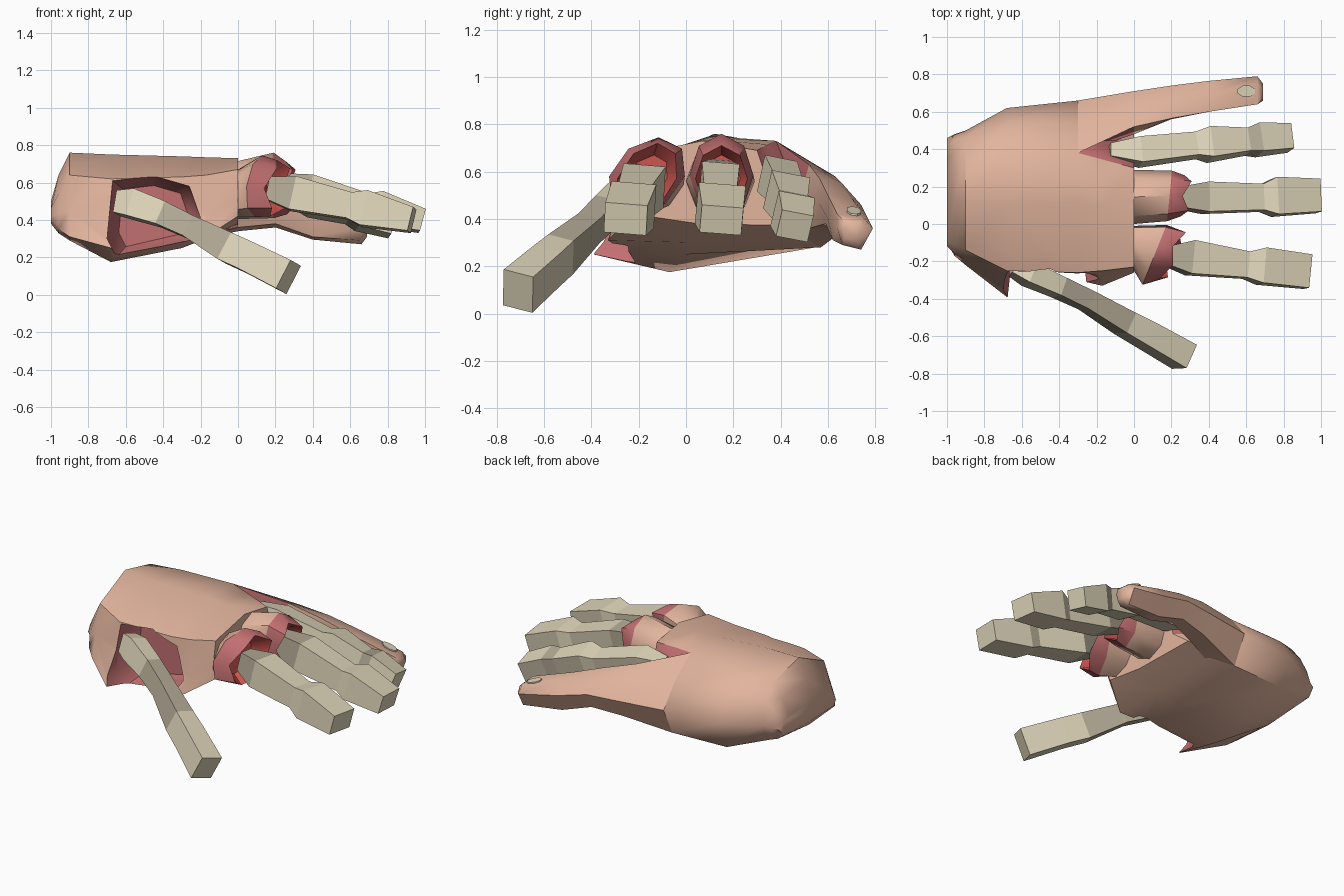
import bpy, bmesh
from math import cos, sin, pi, radians
from mathutils import Vector

if "Cube" in bpy.data.objects:
    bpy.data.objects.remove(bpy.data.objects["Cube"])


def material(name, rgb):
    m = bpy.data.materials.new(name)
    m.use_nodes = True
    m.diffuse_color = (*rgb, 1)
    m.node_tree.nodes["Principled BSDF"].inputs["Base Color"].default_value = (*rgb, 1)
    return m


SKIN = material("skin", (.76, .46, .34))
FLESH = material("flesh", (.54, .16, .165))
RED = material("raw_red", (.6, .09, .08))
BONE = material("bone", (.74, .67, .49))
DARK = material("bone_shadowed", (.46, .41, .31))


def activate(ob):
    bpy.ops.object.select_all(action='DESELECT')
    ob.select_set(True)
    bpy.context.view_layer.objects.active = ob


def loft(name, rings, mats, rule, smooth=None):
    """Skin a list of point rings, capping both ends. rule(segment, side) -> slot."""
    bm = bmesh.new()
    rows = [[bm.verts.new(p) for p in ring] for ring in rings]
    n = len(rows[0])
    for s, (a, b) in enumerate(zip(rows, rows[1:])):
        for i in range(n):
            j = (i + 1) % n
            bm.faces.new((a[i], a[j], b[j], b[i])).material_index = rule(s, i)
    bm.faces.new(rows[0]).material_index = rule(0, 0)
    bm.faces.new(rows[-1]).material_index = rule(len(rows) - 1, -1)
    bmesh.ops.recalc_face_normals(bm, faces=bm.faces)
    me = bpy.data.meshes.new(name)
    bm.to_mesh(me)
    bm.free()
    for m in mats:
        me.materials.append(m)
    ob = bpy.data.objects.new(name, me)
    bpy.context.collection.objects.link(ob)
    if smooth:
        activate(ob)
        bpy.ops.object.shade_smooth_by_angle(angle=radians(smooth))
    return ob


def section_rings(sections):
    return [[(x, y, z) for y, z in sec] for x, sec in sections.items()]


def bone_rings(stations, roll):
    """Square rings across a path of (x, y, z, half width, half height)."""
    pts = [Vector(s[:3]) for s in stations]
    out = []
    for k, (x, y, z, hw, hh) in enumerate(stations):
        t = (pts[min(k + 1, len(pts) - 1)] - pts[max(k - 1, 0)]).normalized()
        side = Vector((0, 0, 1)).cross(t).normalized()
        up = t.cross(side)
        side, up = (side * cos(roll) + up * sin(roll),
                    up * cos(roll) - side * sin(roll))
        out.append([pts[k] + side * a * hw + up * b * hh
                    for a, b in ((1, 1), (-1, 1), (-1, -1), (1, -1))])
    return out


def stump_rings(stations, slant, lean):
    """Peaked octagons, leaning sideways; the open end slants and its lip is ragged."""
    out = []
    for k, (x, y, z, hw, hh) in enumerate(stations):
        ring = []
        for i in range(8):
            dz = sin(i * pi / 4) * hh
            dy = cos(i * pi / 4) * hw + lean * dz
            dx = slant * dy if k > 1 else 0
            if k == 3:
                dx += .02 if i % 2 else -.02
            ring.append((x + dx, y + dy, z + dz))
        out.append(ring)
    return out


# Palm: (y, z) outline at each x, running front, over the back, and under
palm_sections = {
    -1: [(-.12, .42), (-.1, .46), (.15, .5), (.36, .5), (.42, .48), (.46, .44), (.42, .39), (.15, .38), (-.1, .39)],
    -.96: [(-.16, .43), (-.11, .54), (.12, .64), (.38, .61), (.45, .54), (.48, .45), (.42, .36), (.1, .33), (-.17, .35)],
    -.9: [(-.19, .45), (-.14, .64), (.12, .76), (.38, .7), (.46, .6), (.5, .46), (.43, .34), (.1, .29), (-.22, .31)],
    -.68: [(-.28, .45), (-.25, .62), (.1, .75), (.4, .71), (.54, .6), (.62, .46), (.55, .28), (-.07, .175), (-.39, .25)],
    -.3: [(-.28, .42), (-.26, .63), (.12, .74), (.38, .73), (.54, .61), (.66, .46), (.57, .28), (0, .25), (-.3, .29)],
    -.17: [(-.28, .43), (-.25, .64), (.1, .735), (.345, .715), (.42, .6), (.53, .47), (.55, .32), (.02, .3), (-.33, .31)],
    0: [(-.26, .5), (-.23, .67), (.07, .73), (.3, .69), (.33, .6), (.36, .48), (.5, .37), (.05, .38), (-.22, .42)],
}
palm = loft("palm", section_rings(palm_sections), [SKIN, FLESH],
            lambda s, i: int(s in (4, 5) and i in (3, 4)))

# Torn thumb socket
socket = [(-.67, .61), (-.45, .635), (-.26, .58), (-.19, .38), (-.26, .29), (-.65, .2), (-.7, .3)]
cutter = loft("socket_cutter",
              [[(-.45 + (x + .45) * k, y, .43 + (z - .43) * k) for x, z in socket]
               for y, k in ((-.5, 1), (-.25, 1), (-.12, .75))],
              [FLESH], lambda s, i: 0)
cutter.hide_render = True
cut = palm.modifiers.new("socket", 'BOOLEAN')
cut.operation = 'DIFFERENCE'
cut.solver = 'EXACT'
cut.material_mode = 'TRANSFER'
cut.object = cutter
activate(palm)
bpy.ops.object.modifier_apply(modifier="socket")
bpy.data.objects.remove(cutter)
bpy.ops.object.shade_smooth_by_angle(angle=radians(55))

# Whole little finger: inner top, outer top, outer, outer base, inner base, inner
little_sections = {
    -.3: [(.38, .73), (.54, .61), (.66, .46), (.57, .28), (.42, .29), (.38, .5)],
    0: [(.52, .63), (.63, .58), (.71, .46), (.65, .34), (.52, .36), (.48, .48)],
    .2: [(.565, .57), (.66, .55), (.74, .46), (.69, .36), (.59, .38), (.56, .47)],
    .4: [(.6, .5), (.7, .49), (.765, .41), (.71, .295), (.62, .31), (.6, .4)],
    .66: [(.64, .42), (.75, .405), (.79, .36), (.74, .27), (.66, .29), (.64, .36)],
    .69: [(.67, .39), (.73, .385), (.75, .35), (.72, .31), (.67, .32), (.66, .36)],
}
loft("little_finger", section_rings(little_sections), [SKIN, FLESH],
     lambda s, i: int(s == 0 and i > 3), 55)
nail_rings = [[(.6 + cos(a) * .05, .71 + sin(a) * .032, .43 + h - cos(a) * .016 - sin(a) * .004)
               for a in (k * pi / 4 + pi / 8 for k in range(8))] for h in (-.002, .007)]
loft("little_nail", nail_rings, [BONE], lambda s, i: 0)

# Torn knuckle stumps: skin, ragged flesh lip, raw inner hollow
stumps = {
    "index_stump": ([(-.15, -.09, .55, .1, .1), (0, -.13, .545, .12, .125), (.11, -.165, .58, .16, .165),
                     (.21, -.165, .57, .125, .15), (.12, -.165, .57, .085, .1)], .4, .3),
    "middle_stump": ([(-.35, .14, .57, .1, .1), (0, .145, .56, .145, .155), (.19, .15, .585, .135, .175),
                      (.28, .15, .57, .11, .14), (.17, .15, .57, .08, .1)], .1, 0),
}
for name, (path, slant, lean) in stumps.items():
    loft(name, stump_rings(path, slant, lean), [SKIN, FLESH, RED],
         lambda s, i: max(0, min(s - 1, 2)), 46)

# Bare finger bones: (path, roll, darker segments)
bones = {
    "index_bone": ([(.16, -.17, .57, .045, .06), (.3, -.18, .54, .09, .09), (.6, -.22, .475, .07, .07),
                    (.68, -.225, .46, .095, .095), (.93, -.255, .4, .09, .065)], -.08, (0,)),
    "middle_bone": ([(.18, .14, .59, .045, .06), (.38, .14, .55, .08, .09), (.68, .14, .47, .07, .07),
                     (.75, .145, .46, .1, .09), (.985, .15, .395, .088, .06)], -.08, (0,)),
    "ring_bone": ([(-.13, .39, .6, .035, .05), (.03, .385, .58, .07, .08), (.33, .42, .52, .063, .06),
                   (.4, .425, .51, .083, .085), (.6, .44, .45, .063, .065),
                   (.66, .45, .43, .078, .08), (.83, .46, .37, .068, .06)], -.2, (4,)),
    "thumb_bone": ([(-.64, -.23, .49, .045, .06), (-.56, -.27, .485, .055, .075), (-.4, -.34, .43, .05, .065),
                    (-.25, -.41, .36, .05, .06), (-.05, -.53, .25, .06, .08),
                    (.06, -.59, .2, .065, .08), (.27, -.71, .095, .07, .085)], -.25, (2, 3)),
}
for name, (path, roll, dark) in bones.items():
    loft(name, bone_rings(path, roll), [BONE, DARK], lambda s, i: int(s in dark))
